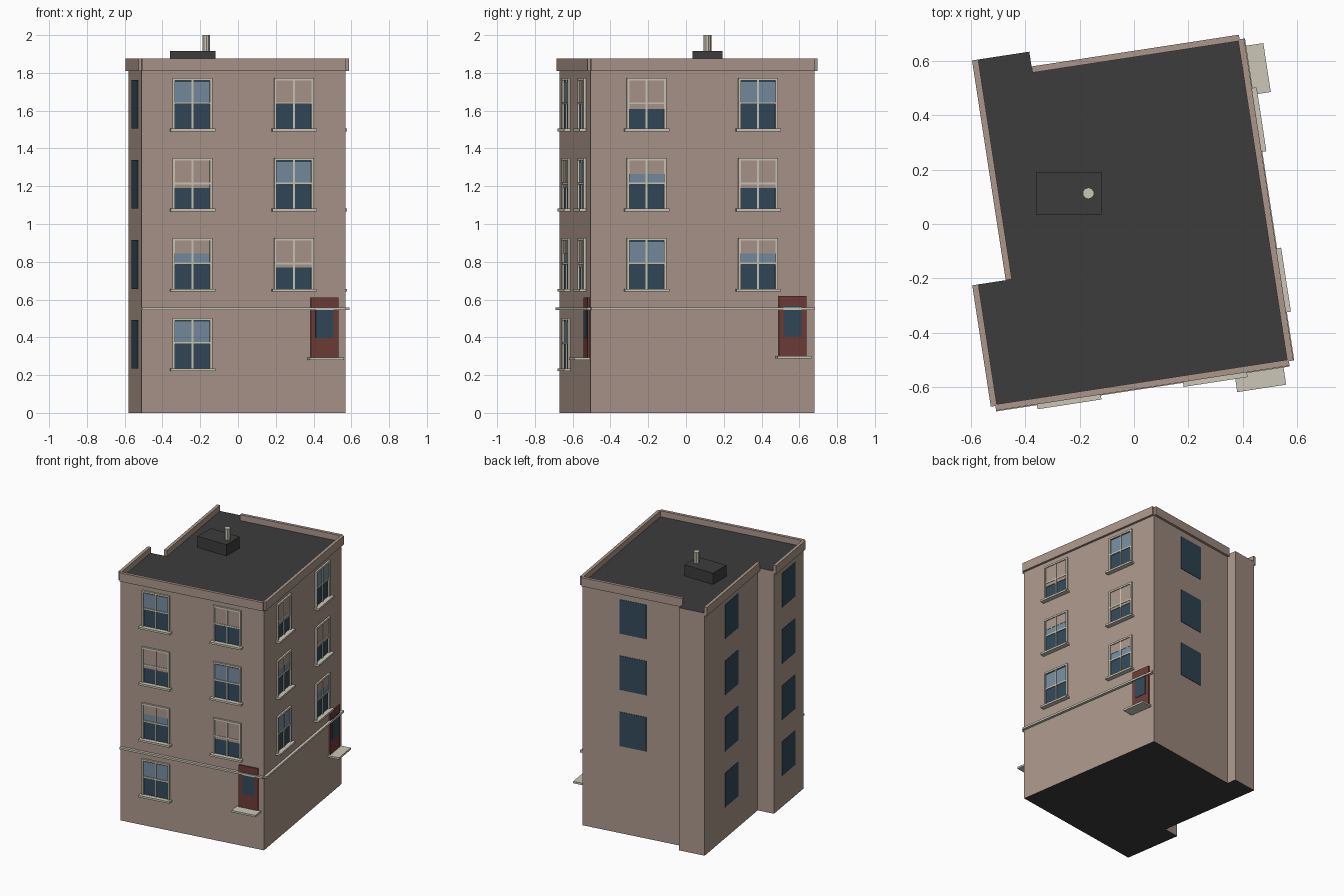
import bpy, bmesh, math
from mathutils import Matrix, Vector

if "Cube" in bpy.data.objects:
    bpy.data.objects.remove(bpy.data.objects["Cube"])

def material(name, rgb):
    m = bpy.data.materials.new(name)
    m.diffuse_color = (*rgb, 1)
    m.use_nodes = True
    m.node_tree.nodes["Principled BSDF"].inputs["Base Color"].default_value = m.diffuse_color
    return m

WALL = material("brown_brick", (0.40, 0.305, 0.254))
ROOF = material("dark_roof", (0.045, 0.045, 0.045))
TRIM = material("cream_trim", (0.60, 0.57, 0.475))
DOOR = material("red_door", (0.155, 0.044, 0.038))
GLASS = material("dark_glass", (0.032, 0.066, 0.098))
SKY = material("pale_glass", (0.18, 0.262, 0.352))

# The building is turned slightly; each wall has its own frame
# (x along the wall, -y outward, z up).
TURN = Matrix.Rotation(math.radians(8.7), 4, 'Z')

def wall_frame(degrees, distance):
    return TURN @ Matrix.Rotation(math.radians(degrees), 4, 'Z') @ Matrix.Translation((0, -distance, 0))

FRONT = wall_frame(0, 0.585)
RIGHT = wall_frame(90, 0.487)
BACK = wall_frame(180, 0.613)
LEFT_FRONT = wall_frame(-90, 0.6055)
LEFT_BACK = wall_frame(-90, 0.481)

def finish(name, bm, mats):
    me = bpy.data.meshes.new(name)
    bmesh.ops.recalc_face_normals(bm, faces=bm.faces)
    bm.to_mesh(me)
    bm.free()
    for m in mats:
        me.materials.append(m)
    ob = bpy.data.objects.new(name, me)
    bpy.context.collection.objects.link(ob)
    return ob

def boxes(name, frame, parts):
    """parts: (material, x0, x1, out0, out1, z0, z1) in the wall frame"""
    bm = bmesh.new()
    mats = []
    for mat, x0, x1, o0, o1, z0, z1 in parts:
        if mat not in mats:
            mats.append(mat)
        size = Matrix.Diagonal((x1 - x0, o1 - o0, z1 - z0, 1))
        place = Matrix.Translation(((x0 + x1) / 2, -(o0 + o1) / 2, (z0 + z1) / 2))
        verts = bmesh.ops.create_cube(bm, size=1, matrix=frame @ place @ size)["verts"]
        for f in {f for v in verts for f in v.link_faces}:
            f.material_index = mats.index(mat)
    return finish(name, bm, mats)

# Main body: extruded footprint, dark on top and bottom
plan = [(-0.6055, -0.585), (0.487, -0.585), (0.487, 0.613), (-0.285, 0.613),
        (-0.285, 0.685), (-0.481, 0.685), (-0.481, -0.133), (-0.6055, -0.133)]
bm = bmesh.new()
base = bm.faces.new([bm.verts.new(TURN @ Vector((x, y, 0))) for x, y in plan])
top = bmesh.ops.extrude_face_region(bm, geom=[base], use_keep_orig=True)["geom"]
bmesh.ops.translate(bm, vec=(0, 0, 1.83), verts=[v for v in top if isinstance(v, bmesh.types.BMVert)])
bm.normal_update()
for f in bm.faces:
    f.material_index = int(abs(f.normal.z) > 0.5)
finish("body", bm, [WALL, ROOF])

# Parapet, one strip per wall
for name, frame, x0, x1 in [("front", FRONT, -0.6055, 0.487), ("right", RIGHT, -0.585, 0.613),
                            ("back", BACK, -0.487, 0.285), ("left_front", LEFT_FRONT, 0.133, 0.585),
                            ("left_back", LEFT_BACK, -0.685, 0.133)]:
    boxes("parapet_" + name, frame, [(WALL, x0, x1, -0.006, 0.017, 1.81, 1.875)])

# String course on the two street sides
boxes("band_front", FRONT, [(TRIM, -0.6055, 0.487, -0.005, 0.02, 0.545, 0.559)])
boxes("band_right", RIGHT, [(TRIM, -0.585, 0.613, -0.005, 0.02, 0.545, 0.559)])

# Sash windows: blind is how far the shade is pulled down (0 to 1)
ROWS = [0.235, 0.657, 1.081, 1.505]
H, W = 0.268, 0.106

def sash_window(name, frame, x, z, blind):
    t, mid, zt = 0.013, z + H / 2, z + H
    parts = [(GLASS, x - W + t, x + W - t, -0.002, 0.002, z, zt - t),
             (SKY, x - W + t, x + W - t, -0.002, 0.004, mid, zt - 0.02),
             (TRIM, x - W, x - W + t, -0.002, 0.013, z, zt),
             (TRIM, x + W - t, x + W, -0.002, 0.013, z, zt),
             (TRIM, x - W + t, x + W - t, -0.002, 0.013, zt - t, zt),
             (TRIM, x - 0.005, x + 0.005, -0.002, 0.009, z, zt - t),
             (TRIM, x - W + t, x + W - t, -0.002, 0.010, mid - 0.005, mid + 0.005),
             (TRIM, x - 0.119, x + 0.119, -0.002, 0.035, z - 0.014, z)]
    if blind:
        parts.append((WALL, x - W + t, x + W - t, -0.002, 0.006, zt - H * blind, zt - t))
    boxes(name, frame, parts)

# blind settings per column, bottom row upward (None = no window)
COLUMNS = [("front", FRONT, -0.335, (0, 0.3, 0.59, 0)),
           ("front", FRONT, 0.209, (None, 0.58, 0, 0.5)),
           ("right", RIGHT, -0.287, (None, 0, 0.31, 0.61)),
           ("right", RIGHT, 0.31, (None, 0.3, 0.59, 0))]
for side, frame, x, blinds in COLUMNS:
    for row, blind in enumerate(blinds):
        if blind is not None:
            sash_window(f"window_{side}", frame, x, ROWS[row], blind)

# Plain windows on the rear and party sides
for name, frame, x, rows in [("back", BACK, -0.101, ROWS[1:]), ("left_front", LEFT_FRONT, 0.355, ROWS),
                             ("left_back", LEFT_BACK, -0.272, ROWS)]:
    for z in rows:
        boxes("plain_window_" + name, frame, [(GLASS, x - 0.101, x + 0.101, -0.002, 0.003, z, z + 0.258)])

# Doors with glazed panel and step
for side, frame, x, z in [("front", FRONT, 0.373, 0.294), ("right", RIGHT, 0.495, 0.302)]:
    boxes("door_" + side, frame, [(DOOR, x - 0.074, x + 0.074, -0.002, 0.010, z, z + 0.316),
                                  (GLASS, x - 0.048, x + 0.048, 0.0, 0.013, z + 0.102, z + 0.265)])
    boxes("step_" + side, frame, [(TRIM, x - 0.091, x + 0.091, -0.002, 0.084, z - 0.014, z)])

# Rooftop box (square to the axes) and pipe
boxes("roof_box", Matrix(), [(ROOF, -0.36, -0.12, -0.192, -0.034, 1.825, 1.915)])
bm = bmesh.new()
bmesh.ops.create_cone(bm, cap_ends=True, segments=10, radius1=0.021, radius2=0.021, depth=0.09,
                      matrix=Matrix.Translation((-0.168, 0.113, 1.955)))
finish("roof_pipe", bm, [TRIM])
